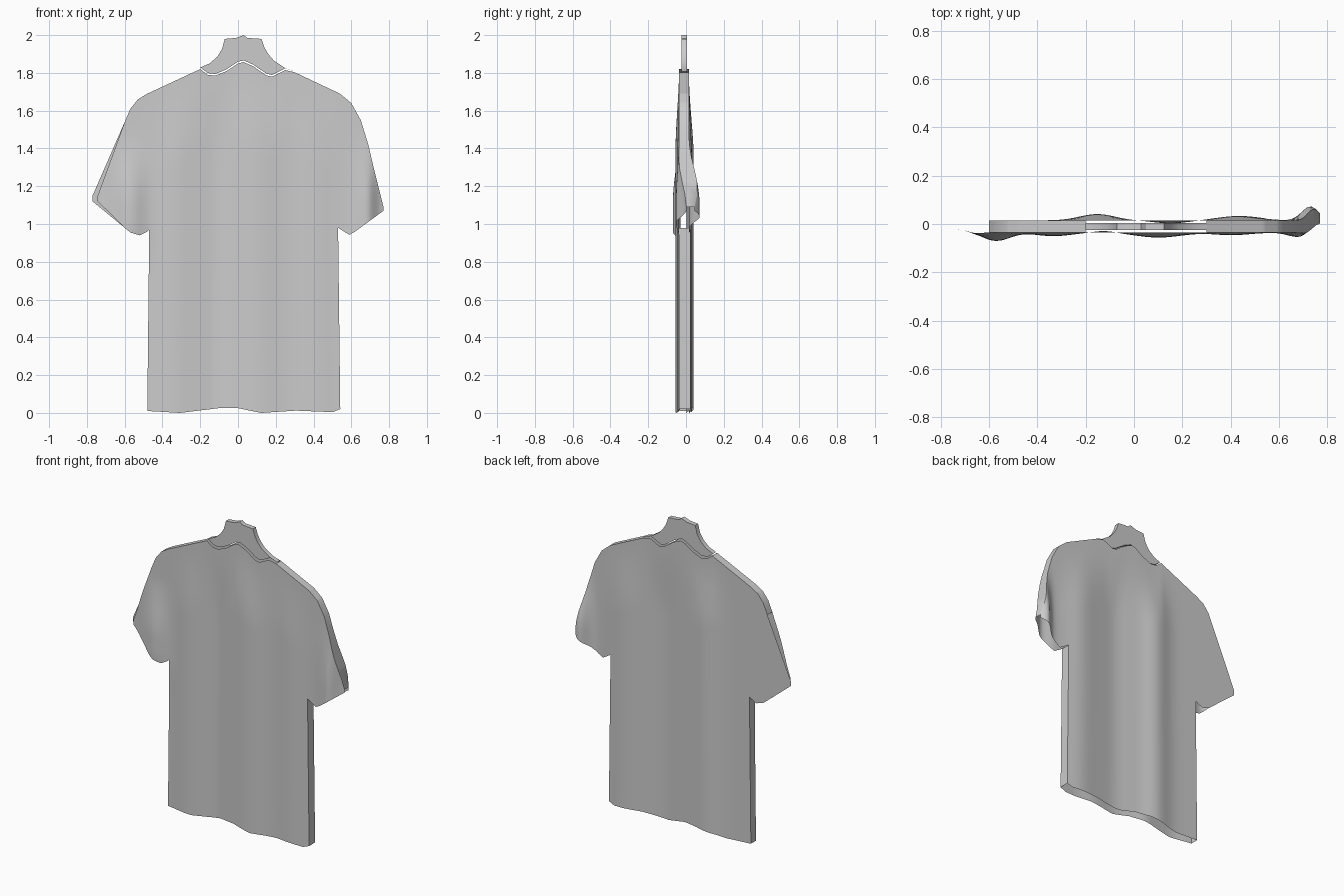
import bpy, bmesh, math

cube = bpy.data.objects.get("Cube")
if cube:
    bpy.data.objects.remove(cube)

grey = bpy.data.materials.new("light_grey_cloth")
grey.use_nodes = True
COLOUR = (0.6, 0.6, 0.6, 1)
grey.diffuse_color = COLOUR
grey.node_tree.nodes["Principled BSDF"].inputs["Base Color"].default_value = COLOUR


def along(points, x):
    """Height of a polyline at x."""
    for (x0, z0), (x1, z1) in zip(points, points[1:]):
        if x <= x1:
            return z0 + (z1 - z0) * max(0, (x - x0) / (x1 - x0))
    return points[-1][1]


def ramp(v):
    v = min(1, max(0, v))
    return v * v * (3 - 2 * v)


def bump(x, centre, width):
    return math.exp(-((x - centre) / width) ** 2)


def finish(bm, name, angle):
    mesh = bpy.data.meshes.new(name)
    bm.to_mesh(mesh)
    bm.free()
    mesh.materials.append(grey)
    obj = bpy.data.objects.new(name, mesh)
    bpy.context.collection.objects.link(obj)
    bpy.ops.object.select_all(action='DESELECT')
    obj.select_set(True)
    bpy.context.view_layer.objects.active = obj
    bpy.ops.object.shade_smooth_by_angle(angle=math.radians(angle))


# Outline curves of the shirt
NECK = [(-.2, 1.82), (-.16, 1.79), (-.12, 1.785), (-.06, 1.81), (0, 1.85), (.03, 1.857),
        (.08, 1.835), (.15, 1.787), (.18, 1.78), (.25, 1.815)]
TOP = [(-.77, 1.15), (-.6, 1.54), (-.57, 1.61), (-.53, 1.66), (-.48, 1.69)] + NECK + [
    (.3, 1.803), (.54, 1.69), (.6, 1.64), (.65, 1.55), (.69, 1.42), (.72, 1.29), (.77, 1.09)]
HEM = [(-.47, .01), (-.3, 0), (-.1, .025), (0, .025), (.12, 0), (.3, .012), (.49, .004), (.53, .02)]
UNDER = [(-.77, 1.12), (-.57, .955), (-.52, .94), (-.48, .96), (-.47, .97),
         (.53, .98), (.545, .97), (.59, .943), (.62, .96), (.77, 1.07)]
LEFT, RIGHT = -.47, .53
LOW, HIGH = 24, 24


def depth(front, x, z):
    """Cloth depth with hanging folds that fade out towards the shoulders."""
    fade = ramp((along(TOP, x) - z) / .45)
    drop = ramp((1.5 - z) / .4)
    if front:
        fold = .02 * bump(x, .1, .13) + .014 * bump(x, -.33, .1) + .01 * bump(x, .4, .1)
        fold -= .008 * bump(x, -.12, .06)
        y = -.036 - fold * fade - .034 * bump(x, -.57, .08) * drop * ramp((z - .7) / .3)
        y -= .018 * bump(x, .68, .06) * drop
        return y + .04 * ramp((x - .68) / .09) * drop + .015 * ramp((-x - .66) / .1)
    fold = .026 * bump(x, -.15, .1) + .018 * bump(x, .43, .12) - .012 * bump(x, .15, .1)
    return .015 + fold * fade + .058 * bump(x, .73, .05) * drop


# Column positions, including every outline corner
stops = sorted({p[0] for p in TOP + UNDER + HEM})
columns = []
for a, b in zip(stops, stops[1:]):
    n = max(1, round((b - a) / .018))
    columns += [a + (b - a) * k / n for k in range(n)]
columns.append(stops[-1])

# Front and back panels as matching grids
bm = bmesh.new()
grid = {}
for front in (True, False):
    for i, x in enumerate(columns):
        body = LEFT <= x <= RIGHT
        for j in range(0 if body else LOW, LOW + HIGH + 1):
            under = along(UNDER, x)
            if j < LOW:
                hem = along(HEM, x)
                z = hem + (under - hem) * j / LOW
            else:
                z = under + (along(TOP, x) - under) * (j - LOW) / HIGH
            px = x
            if body:
                px = x * (1 + .022 * max(0, 1 - z / .97))
            elif front and x < -.6:
                px = -.6 + (x + .6) * .84
            grid[front, i, j] = bm.verts.new((px, depth(front, x, z), z))


def quad(*keys):
    if all(k in grid for k in keys):
        bm.faces.new([grid[k] for k in keys])


last = LOW + HIGH
for i in range(len(columns) - 1):
    for j in range(last):
        quad((True, i, j), (True, i + 1, j), (True, i + 1, j + 1), (True, i, j + 1))
        quad((False, i, j + 1), (False, i + 1, j + 1), (False, i + 1, j), (False, i, j))
    # Shoulder strips; neck and the outside of the right sleeve stay open
    x = columns[i]
    if -.6 <= x < -.2 or x >= .3:
        quad((True, i, last), (True, i + 1, last), (False, i + 1, last), (False, i, last))

# Side seams below the arms
a, b = columns.index(LEFT), columns.index(RIGHT)
for j in range(LOW):
    quad((True, a, j), (True, a, j + 1), (False, a, j + 1), (False, a, j))
    quad((False, b, j), (False, b, j + 1), (True, b, j + 1), (True, b, j))
finish(bm, "shirt", 50)

# Flat neck plate standing in the collar, just clear of the neckline
COLLAR = [(.3, 1.808), (.25, 1.825), (.19, 1.865), (.16, 1.9), (.14, 1.935), (.125, 1.98), (.05, 1.985),
          (.03, 2), (-.01, 1.985), (-.07, 1.98), (-.085, 1.925), (-.11, 1.885), (-.15, 1.85)]
bm = bmesh.new()
outline = [(x, z + .009) for x, z in NECK] + COLLAR
face = bm.faces.new([bm.verts.new((x, -.025, z)) for x, z in outline])
extruded = bmesh.ops.extrude_face_region(bm, geom=[face], use_keep_orig=True)
bmesh.ops.translate(bm, vec=(0, .03, 0),
                    verts=[v for v in extruded["geom"] if isinstance(v, bmesh.types.BMVert)])
bmesh.ops.recalc_face_normals(bm, faces=bm.faces)
finish(bm, "neck_plate", 30)
